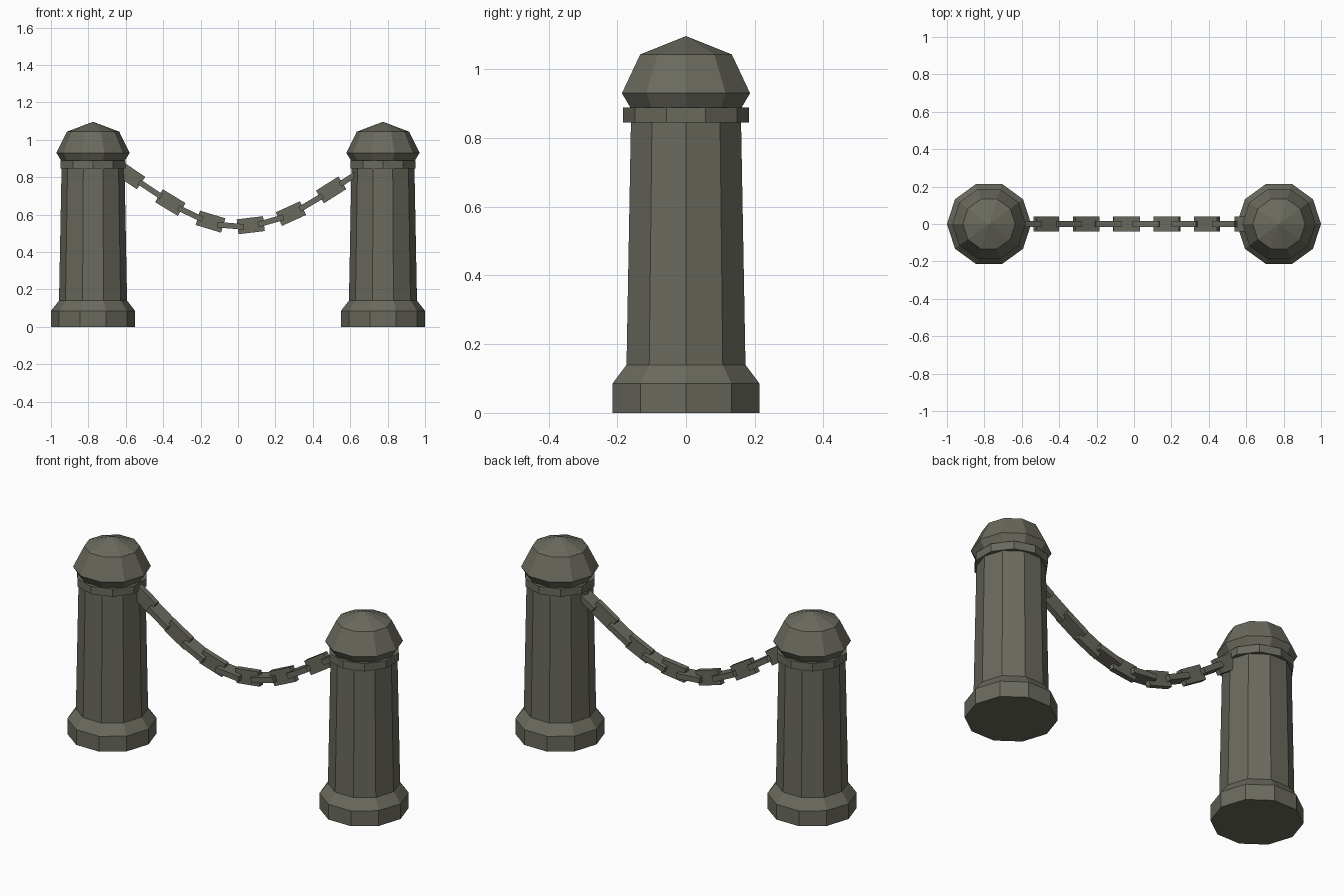
import bpy, bmesh
from math import atan2, cos, sin, pi
from mathutils import Matrix, Vector

cube = bpy.data.objects.get("Cube")
if cube:
    bpy.data.objects.remove(cube, do_unlink=True)

SIDES = 10
POST_X = 0.775

stone = bpy.data.materials.new("weathered_grey_stone")
stone.use_nodes = True
colour = (0.145, 0.143, 0.113, 1)
stone.diffuse_color = colour
stone.node_tree.nodes["Principled BSDF"].inputs["Base Color"].default_value = colour


def finish(name, bm, location=(0, 0, 0)):
    bmesh.ops.recalc_face_normals(bm, faces=bm.faces[:])
    mesh = bpy.data.meshes.new(name)
    bm.to_mesh(mesh)
    bm.free()
    mesh.materials.append(stone)
    obj = bpy.data.objects.new(name, mesh)
    obj.location = location
    bpy.context.collection.objects.link(obj)
    return obj


def turned(name, profile, x, apex=None, turn=0.0):
    """Faceted solid from (radius, height) rings, with a flat or pointed top."""
    bm = bmesh.new()
    rings = []
    for r, z in profile:
        angles = [turn + 2 * pi * i / SIDES for i in range(SIDES)]
        rings.append([bm.verts.new((r * cos(a), r * sin(a), z)) for a in angles])
    for low, high in zip(rings, rings[1:]):
        for i in range(SIDES):
            j = (i + 1) % SIDES
            bm.faces.new((low[i], low[j], high[j], high[i]))
    bm.faces.new(rings[0][::-1])
    top = rings[-1]
    if apex is None:
        bm.faces.new(top)
    else:
        tip = bm.verts.new((0, 0, apex))
        for i in range(SIDES):
            bm.faces.new((top[i], top[(i + 1) % SIDES], tip))
    return finish(name, bm, (x, 0, 0))


# Two matching posts: footed shaft, collar turned half a facet, domed cap
shaft = [(0.225, 0), (0.225, 0.085), (0.182, 0.14), (0.168, 0.87)]
collar = [(0.183, 0.845), (0.183, 0.888)]
cap = [(0.168, 0.87), (0.17, 0.888), (0.196, 0.93), (0.14, 1.043)]
for side, x in (("left", POST_X), ("right", -POST_X)):
    turned(side + "_post_shaft", shaft, x)
    turned(side + "_post_collar", collar, x, turn=pi / SIDES)
    turned(side + "_post_cap", cap, x, apex=1.096)

# Sagging chain of flat links, alternately upright and lying flat
heights = [0.808, 0.735, 0.664, 0.605, 0.562, 0.54,
           0.543, 0.566, 0.605, 0.664, 0.732, 0.80]
path = [Vector((-0.577 + 0.1075 * i, 0, z)) for i, z in enumerate(heights)]
for i, centre in enumerate(path):
    run = path[min(i + 1, len(path) - 1)] - path[max(i - 1, 0)]
    upright = i % 2 == 0
    size = (0.142, 0.03, 0.08) if upright else (0.142, 0.08, 0.03)
    bm = bmesh.new()
    bmesh.ops.create_cube(bm, size=1)
    bmesh.ops.scale(bm, vec=size, verts=bm.verts[:])
    tilt = Matrix.Rotation(-atan2(run.z, run.x), 4, "Y")
    bmesh.ops.transform(bm, matrix=tilt, verts=bm.verts[:])
    finish(f"chain_link_{i + 1}", bm, centre)
